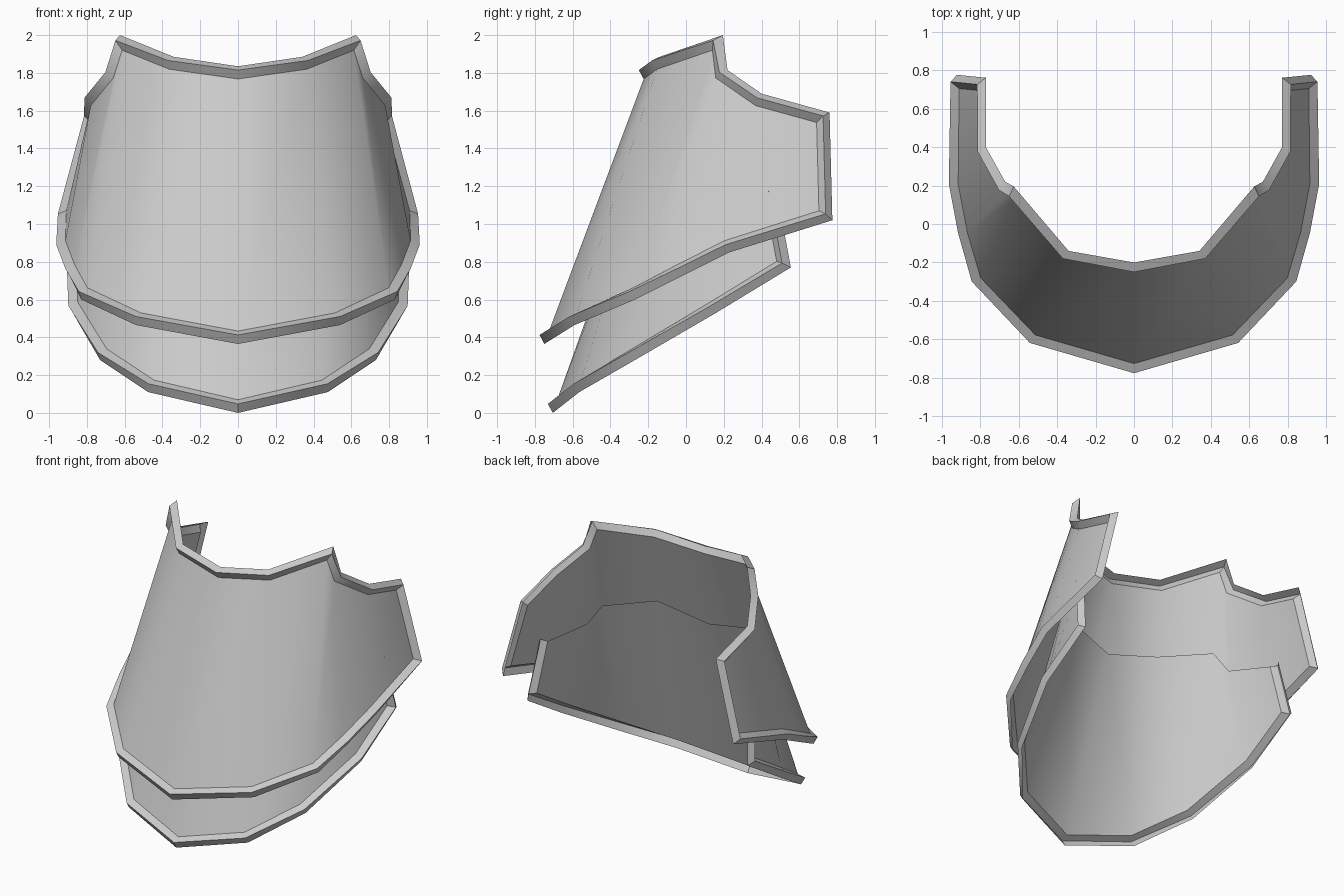
import bpy, bmesh
from mathutils import Vector

if "Cube" in bpy.data.objects:
    bpy.data.objects.remove(bpy.data.objects["Cube"])

RIM_WIDTH, RIM_HEIGHT = 0.07, 0.04


def mirrored(half):
    """Half outline from the centre line outwards -> full row, left to right."""
    left = [Vector((-x, y, z)) for x, y, z in reversed(half[1:])]
    return left + [Vector(p) for p in half]


def plate(name, top_half, bottom_half, rim_on_top):
    bottom, top = mirrored(bottom_half), mirrored(top_half)
    n = len(bottom)
    loop = bottom + top[::-1]
    count = 2 * n

    # bare ruled sheet, used to get outward normals
    tmp = bmesh.new()
    tv = [tmp.verts.new(p) for p in loop]
    for i in range(n - 1):
        j = count - 1 - i
        tmp.faces.new((tv[i], tv[i + 1], tv[j - 1], tv[j]))
    tmp.normal_update()
    normals = [v.normal.copy() for v in tv]
    tmp.free()

    def has_rim(k):
        return rim_on_top or not (n <= k % count < count - 1)

    # raised, folded rim: outer edge -> ridge -> edge of the main sheet
    bm = bmesh.new()
    outer, ridge, inner = [], [], []
    for k, p in enumerate(loop):
        nor = normals[k]
        dirs = []
        for a in (k - 1, k):
            if has_rim(a):
                e = loop[(a + 1) % count] - loop[a % count]
                dirs.append(nor.cross(e).normalized())
        if not dirs:
            v = bm.verts.new(p)
            outer.append(v)
            ridge.append(v)
            inner.append(v)
            continue
        d = dirs[0]
        if len(dirs) == 2:
            d = (dirs[0] + dirs[1]) / max(0.5, 1 + dirs[0].dot(dirs[1]))
        outer.append(bm.verts.new(p))
        ridge.append(bm.verts.new(p + d * RIM_WIDTH / 2 + nor * RIM_HEIGHT))
        inner.append(bm.verts.new(p + d * RIM_WIDTH))

    for k in range(count):
        if has_rim(k):
            m = (k + 1) % count
            bm.faces.new((outer[k], outer[m], ridge[m], ridge[k]))
            bm.faces.new((ridge[k], ridge[m], inner[m], inner[k]))
    # main curved sheet
    for i in range(n - 1):
        j = count - 1 - i
        bm.faces.new((inner[i], inner[i + 1], inner[j - 1], inner[j]))

    mesh = bpy.data.meshes.new(name)
    bm.to_mesh(mesh)
    bm.free()
    obj = bpy.data.objects.new(name, mesh)
    bpy.context.collection.objects.link(obj)
    bpy.ops.object.select_all(action='DESELECT')
    obj.select_set(True)
    bpy.context.view_layer.objects.active = obj
    bpy.ops.object.shade_smooth_by_angle(angle=0.7)
    return obj


# upper plate: notched top edge, rim all the way round
plate("upper_plate",
      [(0, -0.20, 1.835), (0.34, -0.14, 1.885), (0.625, 0.195, 2.0),
       (0.67, 0.22, 1.815), (0.77, 0.40, 1.69), (0.77, 0.76, 1.59)],
      [(0, -0.75, 0.365), (0.54, -0.59, 0.465), (0.83, -0.27, 0.60),
       (0.89, -0.02, 0.725), (0.935, 0.23, 0.85), (0.92, 0.775, 1.02)],
      True)

# lower plate: tucked inside the upper one, plain hidden top edge
plate("lower_plate",
      [(0, -0.26, 1.25), (0.37, -0.20, 1.34), (0.62, 0.07, 1.34),
       (0.70, 0.13, 1.21), (0.83, 0.48, 1.175)],
      [(0, -0.705, 0.0), (0.475, -0.565, 0.11), (0.73, -0.27, 0.28),
       (0.875, 0.16, 0.53), (0.88, 0.555, 0.77)],
      False)
